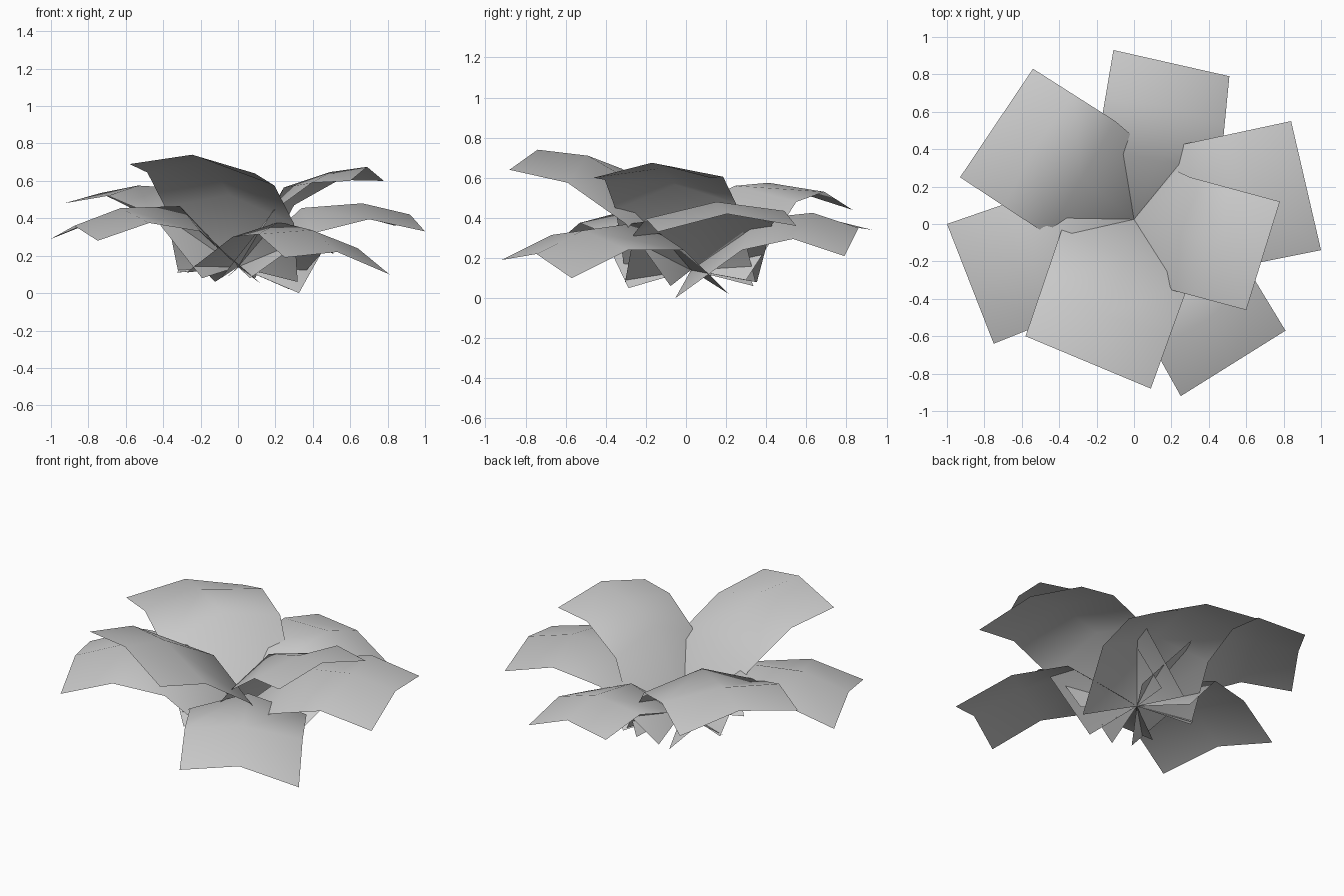
import bpy
import bmesh
from math import radians
from mathutils import Vector

default = bpy.data.objects.get("Cube")
if default:
    bpy.data.objects.remove(default, do_unlink=True)

leaf_grey = bpy.data.materials.new("leaf_grey")
leaf_grey.use_nodes = True
colour = (0.6, 0.6, 0.6, 1)
leaf_grey.diffuse_color = colour
leaf_grey.node_tree.nodes["Principled BSDF"].inputs["Base Color"].default_value = colour

CENTRE = Vector((0.0, 0.025, 0.14))
HALF_WIDTH = 0.335


def lifted(a, b, height):
    """Point halfway between a and b, raised to form the arch of a leaf."""
    return (a + b) / 2 + Vector((0, 0, height))


def leaf(name, tip_left, tip_right, inner_left, inner_right, base_heights, crown):
    """Arched leaf whose base corners fold down below the centre."""
    tl, tr, il, ir = map(Vector, (tip_left, tip_right, inner_left, inner_right))

    # Arched blade points
    tip_mid = lifted(tl, tr, 0.075)
    inner_mid = lifted(il, ir, 0.11)
    mid_left = lifted(il, tl, 0.07)
    mid_right = lifted(ir, tr, 0.07)
    middle = lifted(mid_left, mid_right, crown)
    middle.xy = middle.xy.lerp(tip_mid.xy, 0.12)

    # Base corners lie square to the direction of the leaf
    along = (tip_mid - CENTRE).xy.normalized()
    side = Vector((-along.y, along.x, 0)) * HALF_WIDTH
    base_left, base_right = CENTRE + side, CENTRE - side
    base_left.z, base_right.z = base_heights

    bm = bmesh.new()
    rows = [[bm.verts.new(p) for p in row] for row in (
        (base_left, CENTRE, base_right), (il, inner_mid, ir),
        (mid_left, middle, mid_right), (tl, tip_mid, tr))]
    base, inner = rows[0], rows[1]

    # Base is creased from the centre to the inner corners
    for i in range(2):
        corner = inner[0] if i == 0 else inner[2]
        bm.faces.new((base[i], base[i + 1], corner))
        bm.faces.new((base[1], inner[i + 1], inner[i]))
        for low, high in zip(rows[1:], rows[2:]):
            bm.faces.new((low[i], low[i + 1], high[i + 1], high[i]))
    for face in bm.faces:
        face.smooth = True

    mesh = bpy.data.meshes.new(name)
    bm.to_mesh(mesh)
    bm.free()
    mesh.set_sharp_from_angle(angle=radians(50))
    mesh.materials.append(leaf_grey)
    bpy.context.collection.objects.link(bpy.data.objects.new(name, mesh))


# Each leaf: tip corners, inner corners, heights of the base corners, crown lift
leaf("front_leaf", (0.09, -0.88, 0.64), (-0.58, -0.60, 0.69),
     (0.30, -0.30, 0.37), (-0.39, -0.04, 0.46), (0.06, 0.11), 0.10)
leaf("upper_left_leaf", (0.78, 0.12, 0.60), (0.60, -0.46, 0.60),
     (0.30, 0.25, 0.47), (0.19, -0.35, 0.44), (0.08, 0.08), 0.05)
leaf("lower_left_leaf", (0.84, 0.55, 0.36), (1.00, -0.14, 0.33),
     (0.28, 0.43, 0.37), (0.40, -0.26, 0.32), (0.08, 0.08), 0.065)
leaf("front_left_leaf", (0.81, -0.57, 0.10), (0.25, -0.92, 0.19),
     (0.47, -0.01, 0.24), (-0.03, -0.42, 0.30), (0.02, 0.11), 0.06)
leaf("right_leaf", (-0.75, -0.64, 0.28), (-1.00, 0.00, 0.29),
     (-0.20, -0.42, 0.33), (-0.42, 0.20, 0.38), (0.05, 0.06), 0.065)
leaf("back_leaf", (-0.11, 0.93, 0.34), (0.51, 0.79, 0.21),
     (-0.20, 0.40, 0.33), (0.46, 0.28, 0.24), (0.11, 0.00), 0.075)
leaf("back_right_leaf", (-0.93, 0.25, 0.48), (-0.54, 0.83, 0.44),
     (-0.46, -0.06, 0.42), (-0.10, 0.55, 0.48), (0.08, 0.09), 0.05)
